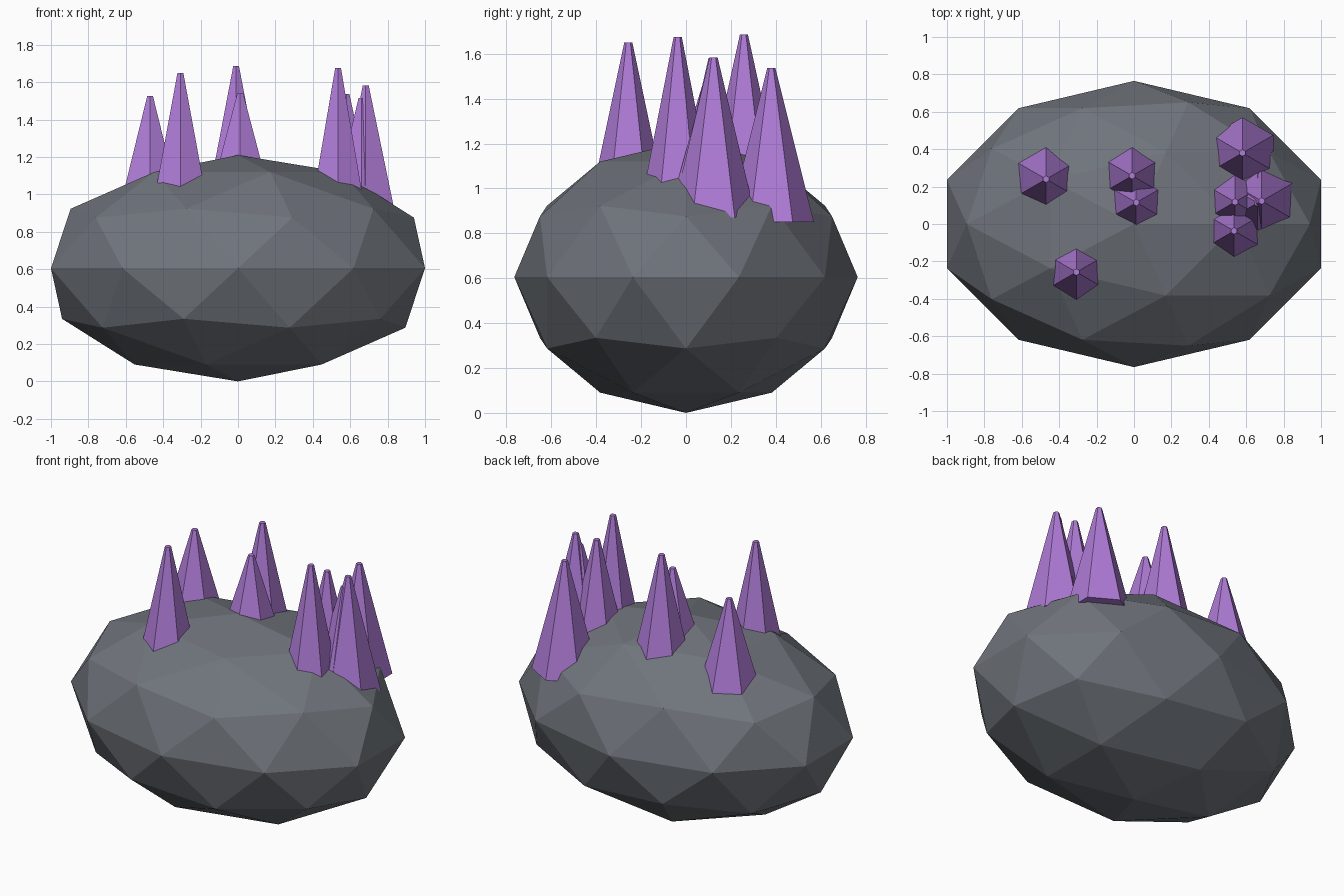
import bpy

if "Cube" in bpy.data.objects:
    bpy.data.objects.remove(bpy.data.objects["Cube"])


def material(name, rgb):
    mat = bpy.data.materials.new(name)
    mat.diffuse_color = (*rgb, 1)
    mat.use_nodes = True
    mat.node_tree.nodes["Principled BSDF"].inputs["Base Color"].default_value = mat.diffuse_color
    return mat


stone = material("stone", (0.16, 0.175, 0.2))
purple = material("purple_crystal", (0.43, 0.2, 0.68))

# Boulder: low-poly icosphere stretched so its ten-sided waist reaches x = +-1
bpy.ops.mesh.primitive_ico_sphere_add(subdivisions=2, radius=1, location=(0, 0, 0.605))
rock = bpy.context.object
rock.name = "rock"
rock.scale = (1.0515, 0.765, 0.605)
rock.data.materials.append(stone)

# Crystals: upright six-sided spikes sunk into the rock
TIP = 0.018


def crystal(i, x, y, top, base, radius):
    bpy.ops.mesh.primitive_cone_add(vertices=6, radius1=radius, radius2=TIP,
                                    depth=top - base,
                                    location=(x, y, (top + base) / 2))
    ob = bpy.context.object
    ob.name = f"crystal_{i}"
    ob.data.materials.append(purple)


# x, y, tip height, base height, base radius
spikes = [
    (-0.47, 0.24, 1.525, 0.96, 0.178),
    (-0.308, -0.257, 1.65, 1.0, 0.156),
    (-0.01, 0.258, 1.685, 1.05, 0.158),
    (0.012, 0.115, 1.54, 1.08, 0.158),
    (0.535, -0.037, 1.675, 1.0, 0.150),
    (0.54, 0.118, 1.58, 0.98, 0.155),
    (0.58, 0.38, 1.537, 0.85, 0.190),
    (0.683, 0.123, 1.583, 0.87, 0.188),
    (0.66, 0.113, 1.515, 0.93, 0.178),
]
for i, s in enumerate(spikes, 1):
    crystal(i, *s)
